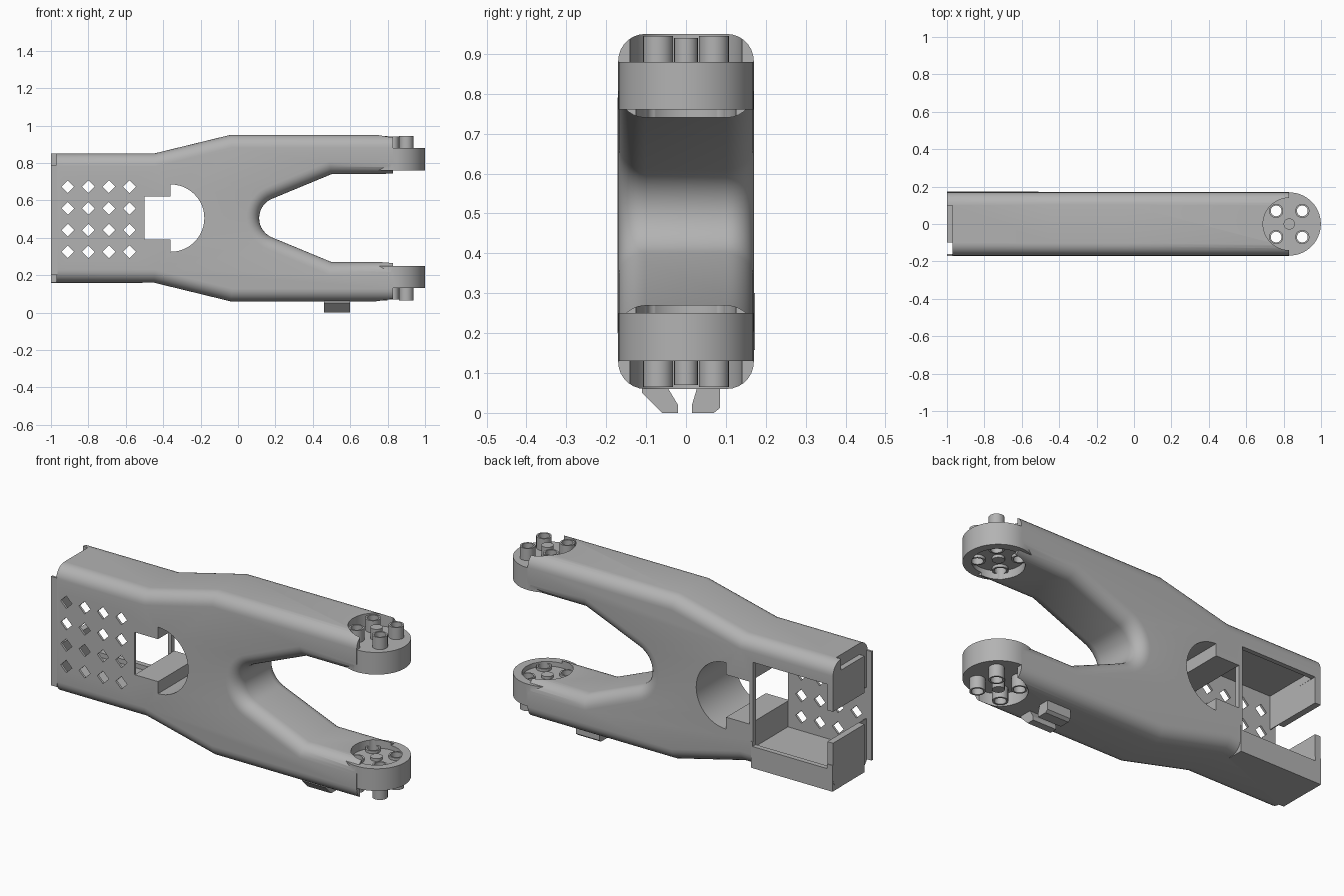
import bpy, bmesh, math
from mathutils import Matrix, Vector

if "Cube" in bpy.data.objects:
    bpy.data.objects.remove(bpy.data.objects["Cube"], do_unlink=True)

grey = bpy.data.materials.new("mid_grey")
grey.use_nodes = True
colour = (0.45, 0.45, 0.45, 1)
grey.diffuse_color = colour
grey.node_tree.nodes["Principled BSDF"].inputs["Base Color"].default_value = colour

MID = 0.505    # height of the mirror plane
HALF = 0.17    # half the depth
PIVOT = 0.83   # x of the fork end centre


def finish(name, bm):
    bmesh.ops.recalc_face_normals(bm, faces=bm.faces)
    mesh = bpy.data.meshes.new(name)
    bm.to_mesh(mesh)
    bm.free()
    mesh.materials.append(grey)
    ob = bpy.data.objects.new(name, mesh)
    bpy.context.collection.objects.link(ob)
    return ob


def prism(bm, outline, y0, y1):
    """Extrude an x-z outline along y."""
    face = bm.faces.new([bm.verts.new((x, y0, z)) for x, z in outline])
    new = bmesh.ops.extrude_face_region(bm, geom=[face])["geom"]
    bmesh.ops.translate(bm, vec=(0, y1 - y0, 0),
                        verts=[v for v in new if isinstance(v, bmesh.types.BMVert)])


def box(name, x, y, z):
    bm = bmesh.new()
    prism(bm, [(x[0], z[0]), (x[1], z[0]), (x[1], z[1]), (x[0], z[1])], *y)
    return finish(name, bm)


def flip(z, side):
    return MID + side * (z - MID)


def rods(name, centres, radius, z0, z1, side, sides=32):
    """Upright cylinders, mirrored to the lower arm when side is -1."""
    a, b = flip(z0, side), flip(z1, side)
    bm = bmesh.new()
    for x, y in centres:
        bmesh.ops.create_cone(bm, cap_ends=True, segments=sides, radius1=radius,
                              radius2=radius, depth=abs(b - a),
                              matrix=Matrix.Translation((x, y, (a + b) / 2)))
    return finish(name, bm)


def combine(target, tool, operation="DIFFERENCE"):
    tool.hide_render = True
    mod = target.modifiers.new("cut", "BOOLEAN")
    mod.operation, mod.solver, mod.object = operation, "EXACT", tool
    bpy.context.view_layer.objects.active = target
    bpy.ops.object.modifier_apply(modifier=mod.name)
    bpy.data.objects.remove(tool, do_unlink=True)


def smooth(ob):
    bpy.ops.object.select_all(action="DESELECT")
    ob.select_set(True)
    bpy.context.view_layer.objects.active = ob
    bpy.ops.object.shade_smooth_by_angle(angle=math.radians(32))


# Forked body with rounded long edges
upper = [(-1, 0.85), (-0.45, 0.85), (-0.04, 0.95), (PIVOT, 0.95),
         (PIVOT, 0.74), (0.5, 0.74)]
crotch = [(0.225 + 0.112 * math.cos(a), MID + 0.112 * math.sin(a))
          for a in (math.radians(110 + 140 * i / 16) for i in range(17))]
lower = [(x, flip(z, -1)) for x, z in reversed(upper)]
bm = bmesh.new()
prism(bm, upper + crotch + lower, -HALF, HALF)
bm.normal_update()
edges = []
for e in bm.edges:
    a, b = (v.co for v in e.verts)
    at_end = abs(a.x - b.x) < 1e-5 and (a.x < -0.9 or a.x > 0.8)
    if abs(a.y - b.y) < 1e-5 and not at_end:
        edges.append(e)
bmesh.ops.bevel(bm, geom=edges, offset=0.068, segments=7, profile=0.5,
                affect="EDGES", clamp_overlap=False)
body = finish("fork_body", bm)

# Square lower rear corner of the housing
combine(body, box("rear_corner", (-0.999, -0.51), (0.09, 0.173), (0.158, 0.30)), "UNION")

# Window with a half-round end
window = [(-0.5, 0.39), (-0.36, 0.39)]
window += [(-0.36 + 0.18 * math.cos(a), MID + 0.18 * math.sin(a))
           for a in (math.radians(-90 + 180 * i / 24) for i in range(25))]
window += [(-0.36, 0.62), (-0.5, 0.62)]
bm = bmesh.new()
prism(bm, window, -0.3, 0.3)
combine(body, finish("window_cutter", bm))

# Open housing behind the thin perforated plate
combine(body, box("tray_cutter", (-0.965, -0.5), (-0.158, 0.145), (0.25, 0.77)))
combine(body, box("rear_cutter", (-0.966, -0.52), (0.05, 0.3), (0.275, 0.73)))
combine(body, box("end_gap_cutter", (-1.1, -0.9), (-0.158, 0.3), (0.42, 0.59)))
combine(body, box("front_step_cutter", (-1.1, -0.97), (-0.3, -0.1), (0, 1)))
combine(body, box("top_step_cutter", (-1.1, -0.97), (-0.3, 0.1), (0.79, 1)))

# Diamond holes
bm = bmesh.new()
for i in range(4):
    for j in range(4):
        x, z, r = -0.91 + 0.11 * i, 0.325 + 0.116 * j, 0.034
        prism(bm, [(x - r, z), (x, z - r), (x + r, z), (x, z + r)], -0.3, -0.13)
combine(body, finish("diamond_cutter", bm))

# Plate edge standing past the housing end
box("plate_edge", (-1, -0.965), (-0.172, -0.16), (0.2, 0.79))

# Round fork ends with pockets, bolt bosses and bolt holes
bolts = [(PIVOT + sx * 0.07, sy * 0.07) for sx in (-1, 1) for sy in (-1, 1)]
hub = [(PIVOT, 0)]
for side, label in ((1, "upper"), (-1, "lower")):
    combine(body, rods("end_disc", hub, 0.169, 0.76, 0.88, side, 64), "UNION")
    combine(body, rods("outer_pocket", hub, 0.14, 0.88, 1.0, side, 48))
    combine(body, rods("inner_pocket", hub, 0.125, 0.70, 0.785, side, 48))
    combine(body, rods("bolt_holes", bolts, 0.029, 0.6, 1.0, side, 16))
    bosses = rods(label + "_bolt_bosses", bolts, 0.038, 0.77, 0.945, side, 20)
    combine(bosses, rods("boss_holes", bolts, 0.029, 0.6, 1.0, side, 16))
    smooth(bosses)
    centre = rods(label + "_centre_boss", hub, 0.03, 0.77, 0.94, side, 20)
    smooth(centre)
smooth(body)

# Guide tabs under the lower arm
tabs = (("front_guide_tab", [(-0.11, 0.07), (-0.11, 0.05), (-0.06, 0.0),
                             (-0.02, 0.0), (-0.02, 0.02), (-0.05, 0.07)]),
        ("rear_guide_tab", [(0.03, 0.07), (0.015, 0.02), (0.015, 0.0),
                            (0.07, 0.0), (0.085, 0.012), (0.085, 0.07)]))
for name, section in tabs:
    bm = bmesh.new()
    face = bm.faces.new([bm.verts.new((0.46, y, z)) for y, z in section])
    new = bmesh.ops.extrude_face_region(bm, geom=[face])["geom"]
    bmesh.ops.translate(bm, vec=Vector((0.14, 0, 0)),
                        verts=[v for v in new if isinstance(v, bmesh.types.BMVert)])
    finish(name, bm)
